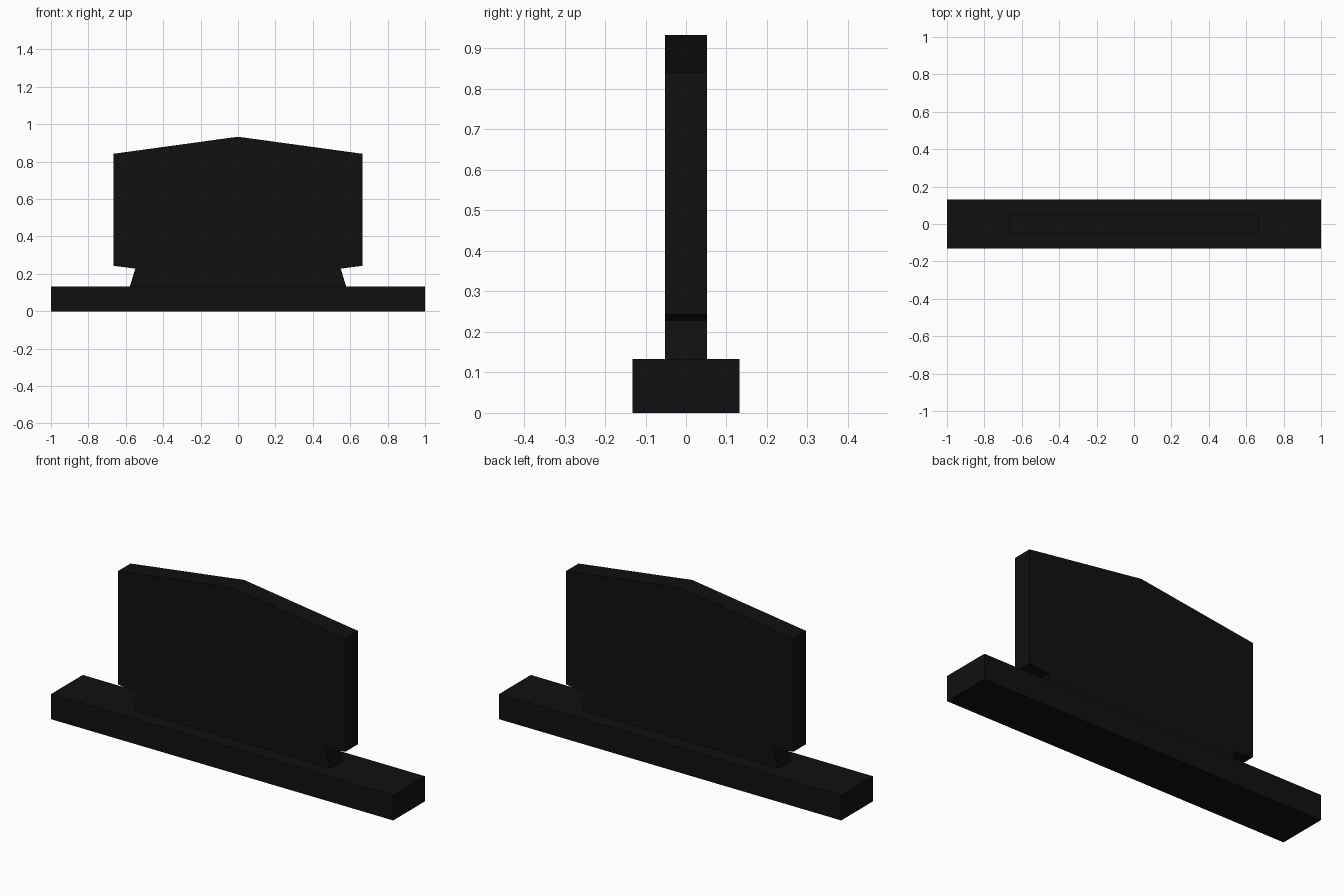
import bpy, bmesh

if "Cube" in bpy.data.objects:
    bpy.data.objects.remove(bpy.data.objects["Cube"])

black = bpy.data.materials.new("near_black")
black.diffuse_color = (0.005, 0.005, 0.005, 1)
black.use_nodes = True
black.node_tree.nodes["Principled BSDF"].inputs["Base Color"].default_value = black.diffuse_color


def extrude_profile(name, points, half_depth):
    """Extrude an x-z outline symmetrically along y."""
    bm = bmesh.new()
    face = bm.faces.new([bm.verts.new((x, -half_depth, z)) for x, z in points])
    new = bmesh.ops.extrude_face_region(bm, geom=[face])["geom"]
    verts = [v for v in new if isinstance(v, bmesh.types.BMVert)]
    bmesh.ops.translate(bm, verts=verts, vec=(0, 2 * half_depth, 0))
    bmesh.ops.recalc_face_normals(bm, faces=bm.faces[:])
    mesh = bpy.data.meshes.new(name)
    bm.to_mesh(mesh)
    bm.free()
    mesh.materials.append(black)
    obj = bpy.data.objects.new(name, mesh)
    bpy.context.collection.objects.link(obj)
    return obj


def mirrored(right):
    """Complete a right-hand outline (bottom to top) with its left half."""
    return right + [(-x, z) for x, z in reversed(right) if x > 0]


# Long bar standing on the ground
extrude_profile("base_bar", mirrored([(1.0, 0.0), (1.0, 0.133)]), 0.132)

# Upright plate with splayed foot, undercut shoulders and peaked top
extrude_profile("upright_plate", mirrored([
    (0.578, 0.133), (0.549, 0.228), (0.665, 0.243),
    (0.665, 0.842), (0.0, 0.933)]), 0.052)
